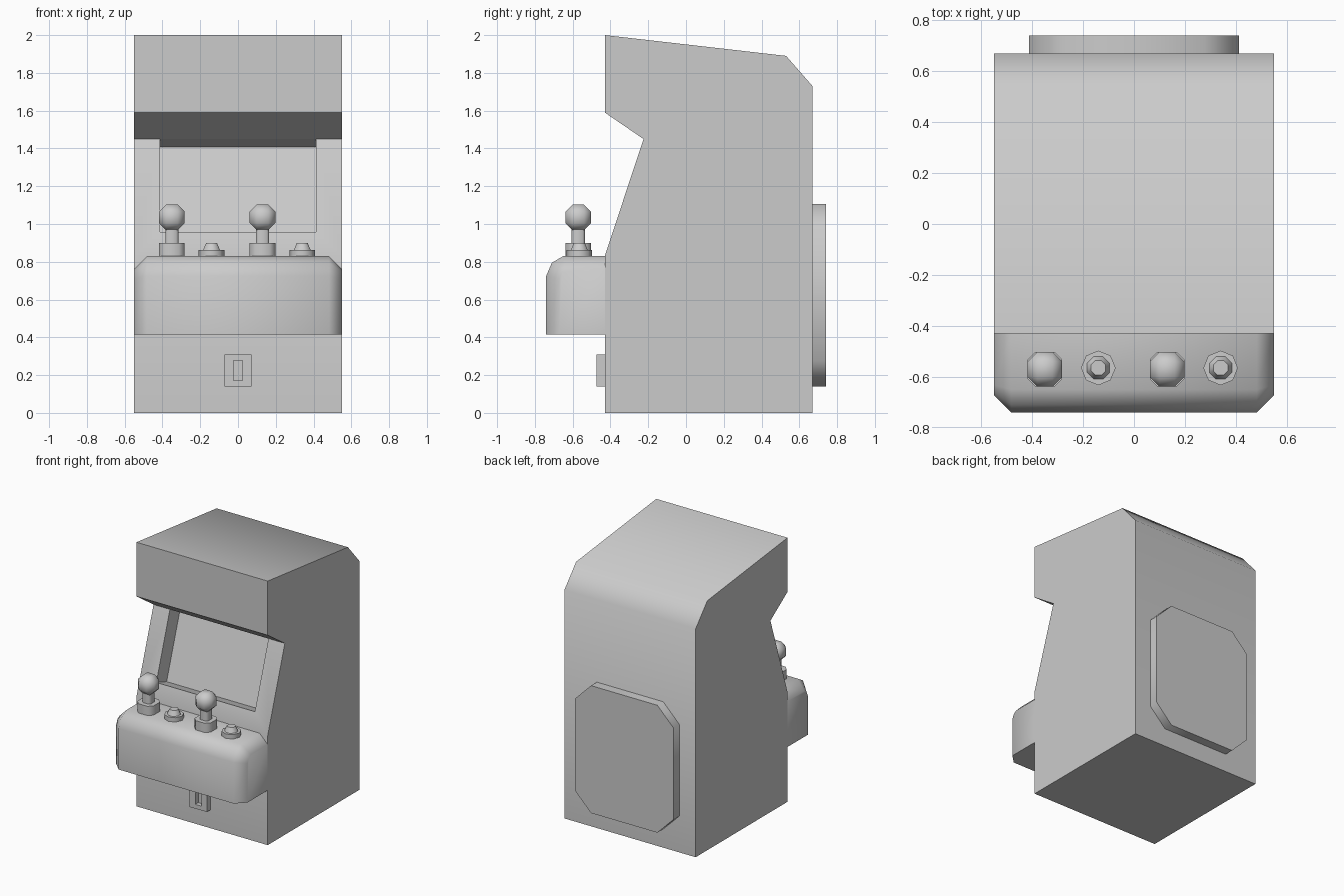
import bpy, bmesh, math
from mathutils import Matrix, Vector

old = bpy.data.objects.get("Cube")
if old:
    bpy.data.objects.remove(old)

grey = bpy.data.materials.new("plain grey")
grey.use_nodes = True
GREY = (0.6, 0.6, 0.6, 1)
grey.diffuse_color = GREY
grey.node_tree.nodes["Principled BSDF"].inputs["Base Color"].default_value = GREY


def finish(bm, name):
    """Turn a bmesh into a named object with the grey material."""
    bmesh.ops.recalc_face_normals(bm, faces=bm.faces)
    mesh = bpy.data.meshes.new(name)
    bm.to_mesh(mesh)
    bm.free()
    mesh.materials.append(grey)
    obj = bpy.data.objects.new(name, mesh)
    bpy.context.collection.objects.link(obj)
    return obj


def select(obj):
    bpy.ops.object.select_all(action='DESELECT')
    obj.select_set(True)
    bpy.context.view_layer.objects.active = obj


def smooth(obj):
    select(obj)
    bpy.ops.object.shade_smooth_by_angle(angle=math.radians(50))


def prism(points, offset):
    """Extrude a closed outline of 3D points along an offset."""
    bm = bmesh.new()
    face = bm.faces.new([bm.verts.new(p) for p in points])
    side = bmesh.ops.extrude_face_region(bm, geom=[face], use_keep_orig=True)
    moved = [v for v in side["geom"] if isinstance(v, bmesh.types.BMVert)]
    bmesh.ops.translate(bm, verts=moved, vec=offset)
    return bm


def side_prism(profile, half):
    """Extrude a (y, z) profile across the width."""
    return prism([(-half, y, z) for y, z in profile], (2 * half, 0, 0))


def box(low, high):
    bm = bmesh.new()
    low, high = Vector(low), Vector(high)
    bmesh.ops.create_cube(bm, size=1, matrix=Matrix.Translation((low + high) / 2)
                          @ Matrix.Diagonal((*(high - low), 1)))
    return bm


def chamfer(bm, width, pick=lambda e: True, segments=1):
    edges = [e for e in bm.edges if pick(e)]
    bmesh.ops.bevel(bm, geom=edges, offset=width, segments=segments,
                    profile=0.5, affect='EDGES', clamp_overlap=True)


def along(axis):
    return lambda e: abs((e.verts[0].co - e.verts[1].co).normalized()[axis]) > 0.99


def cut(obj, cutter):
    mod = obj.modifiers.new("cut", 'BOOLEAN')
    mod.object = cutter
    mod.solver = 'EXACT'
    select(obj)
    bpy.ops.object.modifier_apply(modifier=mod.name)
    bpy.data.objects.remove(cutter)


# Cabinet with a recessed screen
cabinet = finish(side_prism([
    (-0.43, 0), (0.67, 0), (0.67, 1.73), (0.53, 1.89), (-0.43, 2),
    (-0.43, 1.59), (-0.225, 1.45), (-0.43, 0.83)], 0.55), "cabinet")
top = Vector((-0.225, 1.449))
slope = (Vector((-0.43, 0.83)) - top).normalized()
inward = Vector((-slope.y, slope.x))
low = top + slope * 0.517
depth = inward * 0.13
outside = inward * -0.1
cut(cabinet, finish(side_prism(
    [top + outside, top + depth, low + depth, low + outside], 0.413), "screen_cutter"))
smooth(cabinet)

# Control panel: rounded front top edge, chamfered sides
bm = side_prism([(-0.43, 0.415), (-0.74, 0.415), (-0.74, 0.725),
                 (-0.71, 0.795), (-0.65, 0.83), (-0.43, 0.83)], 0.55)


def side_rim(e):
    a, b = (v.co for v in e.verts)
    mid = (a + b) / 2
    return abs(a.x - b.x) < 0.01 and mid.z > 0.45 and mid.y < -0.431


chamfer(bm, 0.068, side_rim)
smooth(finish(bm, "control_panel"))

# Joysticks
STICK_Y = -0.57
for side, x in (("right", -0.35), ("left", 0.13)):
    for part, r, z0, z1, c in (("base", 0.068, 0.82, 0.9, 0.03),
                               ("shaft", 0.035, 0.89, 0.99, 0.012),
                               ("knob", 0.068, 0.967, 1.103, 0.038)):
        bm = box((x - r, STICK_Y - r, z0), (x + r, STICK_Y + r, z1))
        if part == "knob":
            chamfer(bm, c)
        else:
            chamfer(bm, c, along(2))
        smooth(finish(bm, f"{side}_joystick_{part}"))

# Push buttons
for side, x in (("right", -0.14), ("left", 0.34)):
    for part, r0, r1, z0, z1, turn in (("ring", 0.068, 0.068, 0.82, 0.863, 0),
                                       ("cap", 0.049, 0.031, 0.86, 0.9, math.pi / 8)):
        bm = bmesh.new()
        bmesh.ops.create_cone(
            bm, cap_ends=True, segments=8, radius1=r0, radius2=r1, depth=z1 - z0,
            matrix=Matrix.Translation((x, STICK_Y + 0.005, (z0 + z1) / 2))
            @ Matrix.Rotation(turn, 4, 'Z'))
        smooth(finish(bm, f"{side}_button_{part}"))

# Coin plate with a slot
plate = finish(box((-0.072, -0.475, 0.14), (0.072, -0.42, 0.31)), "coin_plate")
cut(plate, finish(box((-0.025, -0.5, 0.172), (0.025, -0.44, 0.278)), "slot_cutter"))
smooth(plate)

# Rear service hatch
bm = box((-0.413, 0.66, 0.14), (0.413, 0.74, 1.105))
chamfer(bm, 0.135, along(1))
smooth(finish(bm, "rear_hatch"))
